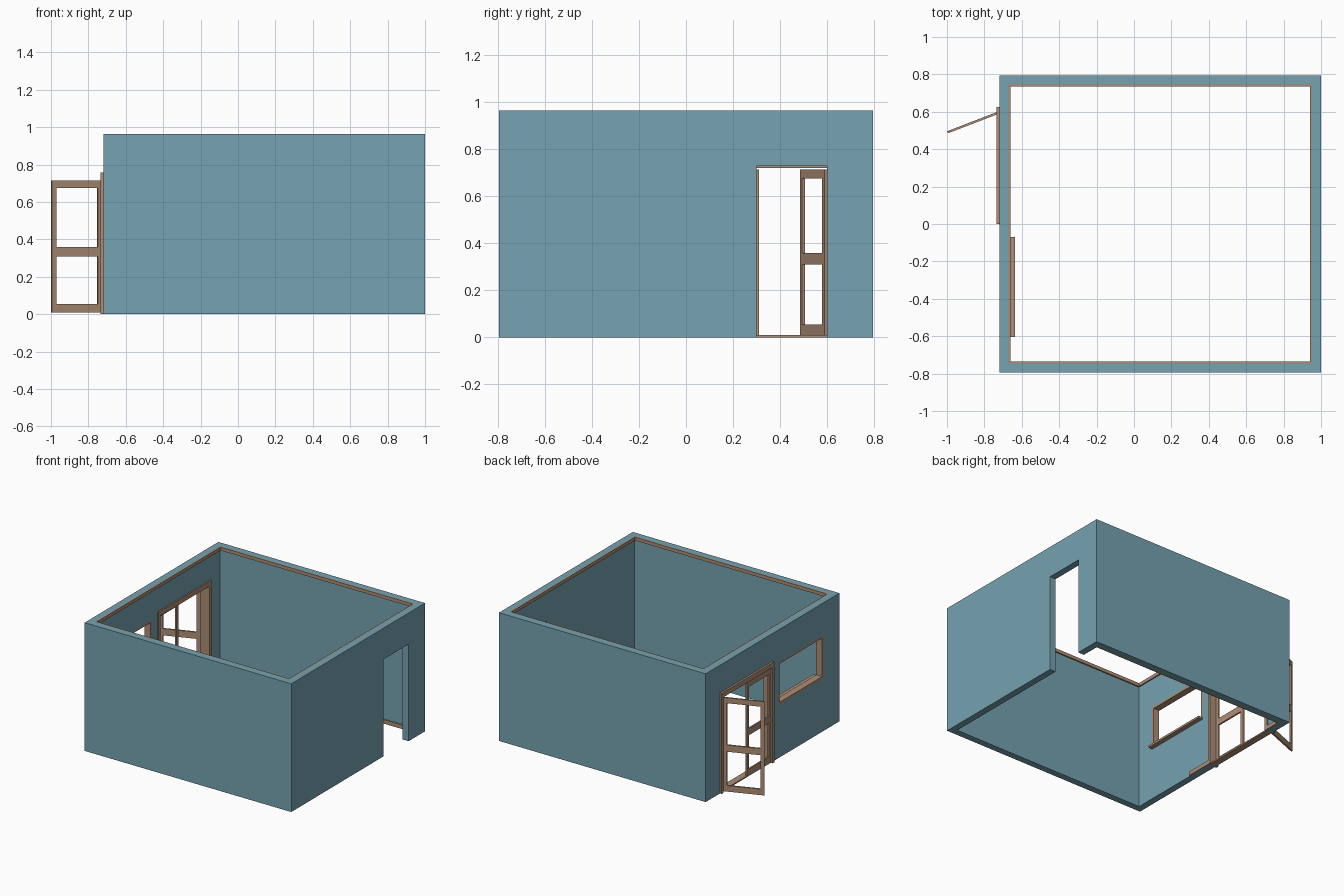
import bpy, math
from mathutils import Matrix, Vector

if "Cube" in bpy.data.objects:
    bpy.data.objects.remove(bpy.data.objects["Cube"])


def material(name, rgb):
    m = bpy.data.materials.new(name)
    m.diffuse_color = (*rgb, 1)
    m.use_nodes = True
    m.node_tree.nodes["Principled BSDF"].inputs["Base Color"].default_value = m.diffuse_color
    return m


BLUE = material("wall_blue", (0.18, 0.36, 0.44))
WOOD = material("trim_wood", (0.42, 0.27, 0.18))


def boxes(name, spans, mat):
    """One object made of boxes given as (x0, x1, y0, y1, z0, z1)."""
    verts, faces = [], []
    for x0, x1, y0, y1, z0, z1 in spans:
        n = len(verts)
        verts += [(x, y, z) for z in (z0, z1)
                  for x, y in ((x0, y0), (x1, y0), (x1, y1), (x0, y1))]
        faces += [[n + i for i in f] for f in (
            (3, 2, 1, 0), (4, 5, 6, 7), (0, 1, 5, 4),
            (1, 2, 6, 5), (2, 3, 7, 6), (3, 0, 4, 7))]
    me = bpy.data.meshes.new(name)
    me.from_pydata(verts, [], faces)
    me.materials.append(mat)
    ob = bpy.data.objects.new(name, me)
    bpy.context.collection.objects.link(ob)
    return ob


def cut(target, span):
    """Boolean a box out of the target."""
    tool = boxes("cutter", [span], BLUE)
    tool.hide_render = True
    mod = target.modifiers.new("cut", 'BOOLEAN')
    mod.object, mod.operation, mod.solver = tool, 'DIFFERENCE', 'EXACT'
    bpy.context.view_layer.objects.active = target
    bpy.ops.object.modifier_apply(modifier=mod.name)
    bpy.data.objects.remove(tool)


X0, X1, Y, H, T = -0.72, 1.0, 0.795, 0.965, 0.05
XI, XJ, YI = X0 + T, X1 - T, Y - T

# Wall shell, open at top and bottom
walls = boxes("walls", [(X0, X1, -Y, Y, 0, H)], BLUE)
cut(walls, (XI, XJ, -YI, YI, -1, 2))                 # room
cut(walls, (XJ - 0.1, X1 + 0.1, 0.30, 0.60, -1, 0.73))   # plain doorway
cut(walls, (X0 - 0.1, XI + 0.1, 0.01, 0.615, -1, 0.74))  # double door
cut(walls, (X0 - 0.1, XI + 0.1, -0.605, -0.07, 0.40, 0.72))  # window

# Crown trim round the inside top
C, CZ = 0.01, H - 0.025
boxes("crown_trim", [
    (XI, XJ, YI - C, YI, CZ, H), (XI, XJ, -YI, -YI + C, CZ, H),
    (XI, XI + C, -YI + C, YI - C, CZ, H), (XJ - C, XJ, -YI + C, YI - C, CZ, H)], WOOD)

# Baseboards
boxes("baseboard", [
    (XI, XJ, YI - C, YI, 0, 0.03),
    (XI, XI + C, 0.625, YI - C, 0, 0.03),
    (XI, XI + C, -0.2, 0, 0, 0.03)], WOOD)

# Door frame: casings on both faces, lining and threshold
frame = []
for x0, x1, w0, w1, top in ((-0.735, X0, 0.0, 0.625, 0.757),
                            (X0, XI, 0.01, 0.615, 0.74),
                            (XI, -0.66, 0.0, 0.625, 0.757)):
    frame += [(x0, x1, w0, 0.022, 0, top), (x0, x1, 0.602, w1, 0, top),
              (x0, x1, 0.022, 0.602, 0.72, top)]
frame.append((X0, XI, 0.022, 0.602, 0, 0.01))
boxes("door_frame", frame, WOOD)


# Door leaves, built along +x from the hinge
def leaf(name, hinge, direction):
    L, s, t = 0.288, 0.025, 0.006
    ob = boxes(name, [(0, s, -t, t, 0.01, 0.715), (L - s, L, -t, t, 0.01, 0.715)] +
               [(s, L - s, -t, t, a, b) for a, b in
                ((0.01, 0.055), (0.31, 0.36), (0.675, 0.715))], WOOD)
    d = Vector(direction)
    ob.data.transform(Matrix.Translation((*hinge, 0)) @
                      Matrix.Rotation(math.atan2(d.y, d.x), 4, 'Z'))


leaf("open_door_leaf", (-0.728, 0.594), (-0.27, -0.104))
leaf("closed_door_leaf", (-0.718, 0.022), (0, 1))

# Window lining and projecting inner sill
A, B, W = -0.605, -0.07, 0.015
boxes("window_frame", [
    (X0, XI, A, A + W, 0.40, 0.72), (X0, XI, B - W, B, 0.40, 0.72),
    (X0, XI, A + W, B - W, 0.72 - W, 0.72), (X0, XI, A + W, B - W, 0.40, 0.40 + W)], WOOD)
boxes("window_sill", [(XI, -0.635, A, B, 0.39, 0.405)], WOOD)
